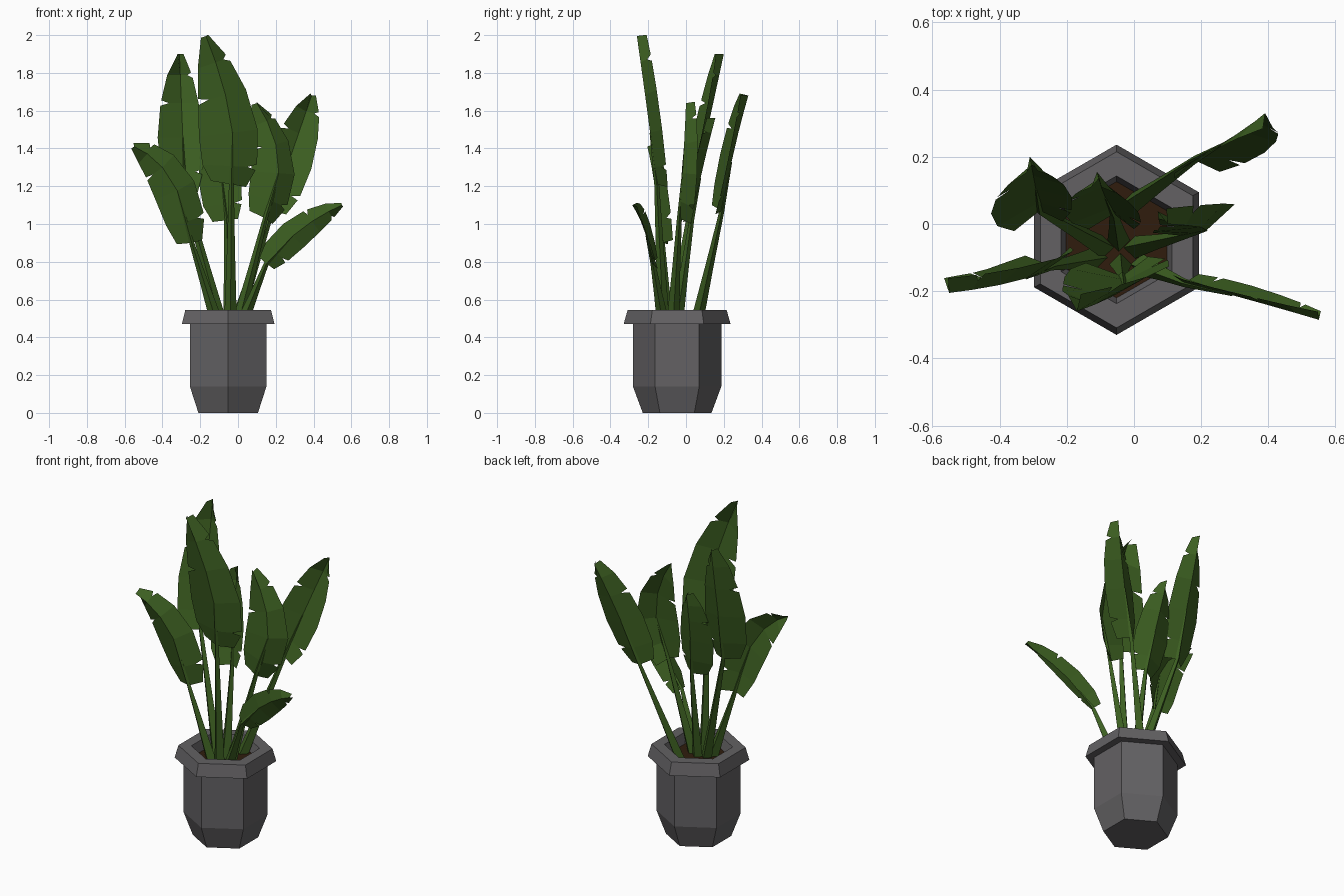
import bpy, math
from mathutils import Vector as V

if "Cube" in bpy.data.objects:
    bpy.data.objects.remove(bpy.data.objects["Cube"])

CX, CY = -0.052, -0.047


def material(name, rgb):
    m = bpy.data.materials.new(name)
    m.diffuse_color = (*rgb, 1)
    m.use_nodes = True
    m.node_tree.nodes["Principled BSDF"].inputs["Base Color"].default_value = m.diffuse_color
    return m


GREEN = material("leaf green", (0.045, 0.113, 0.015))
GREY = material("pot grey", (0.125, 0.12, 0.126))
BROWN = material("soil brown", (0.029, 0.012, 0.004))


def make(name, verts, faces, mat):
    me = bpy.data.meshes.new(name)
    me.from_pydata([tuple(v) for v in verts], [], faces)
    me.materials.append(mat)
    ob = bpy.data.objects.new(name, me)
    bpy.context.collection.objects.link(ob)
    return ob


def rings_to_faces(count, sides):
    return [(r * sides + i, r * sides + (i + 1) % sides,
             (r + 1) * sides + (i + 1) % sides, (r + 1) * sides + i)
            for r in range(count - 1) for i in range(sides)]


def hexagon(r, z):
    return [V((CX + r * math.sin(-i * math.pi / 3), CY + r * math.cos(i * math.pi / 3), z))
            for i in range(6)]


# Hexagonal pot with rim and inner wall
profile = [(.182, 0), (.234, .14), (.234, .47), (.283, .47), (.262, .545), (.19, .545), (.17, .47)]
verts = [p for r, z in profile for p in hexagon(r, z)]
make("pot", verts, rings_to_faces(len(profile), 6) + [(5, 4, 3, 2, 1, 0)], GREY)

# Soil
make("soil", hexagon(.173, .485), [(0, 1, 2, 3, 4, 5)], BROWN)


# Tapered four-sided stalk along a path
def stem(name, path, radii):
    verts = []
    for k, p in enumerate(path):
        t = (path[min(k + 1, len(path) - 1)] - path[max(k - 1, 0)]).normalized()
        a = t.cross(V((0, 1, 0))).normalized()
        b = t.cross(a)
        verts += [p + radii[k] * (a * math.cos(q) + b * math.sin(q))
                  for q in (0, math.pi / 2, math.pi, 3 * math.pi / 2)]
    faces = rings_to_faces(len(path), 4)
    n = len(verts)
    make(name, verts, faces + [(3, 2, 1, 0), (n - 4, n - 3, n - 2, n - 1)], GREEN)


# Folded blade: two wings from a curved midrib, with torn notches
T = [0, .15, .4, .65, .85, 1]
W = [.6, .92, 1, .84, .55, .13]


def leaf(name, root, base, mid, tip, normal, left, right, lift=.045):
    root, base, mid, tip = V(root), V(base), V(mid), V(tip)
    n = V(normal).normalized()
    ctrl = 2 * mid - (base + tip) / 2

    def rib(t):
        return base * (1 - t) ** 2 + ctrl * 2 * t * (1 - t) + tip * t * t

    def edge(t, width, sign, part=1.0):
        tan = ((ctrl - base) * (1 - t) + (tip - ctrl) * t).normalized()
        side = tan.cross(n).normalized()
        if side.x < 0:
            side = -side
        k = max(i for i in range(len(T) - 1) if T[i] <= t + 1e-6)
        f = (t - T[k]) / (T[k + 1] - T[k])
        w = (W[k] * (1 - f) + W[k + 1] * f) * width
        return rib(t) + part * (side * sign * w + n * lift)

    verts, faces = [], []
    for sign, width, notches in ((-1, left, (3,)), (1, right, (1, 4))):
        for k in range(len(T) - 1):
            a, b = T[k], T[k + 1]
            poly = [rib(a)]
            if k in notches:
                poly += [edge(a, width, sign, .6), edge(a + .02, width, sign)]
            else:
                poly.append(edge(a, width, sign))
            if k + 1 in notches:
                poly += [edge(b - .02, width, sign), edge(b, width, sign, .6)]
            else:
                poly.append(edge(b, width, sign))
            poly.append(rib(b))
            faces.append(tuple(range(len(verts), len(verts) + len(poly))))
            verts += poly
    make(name + "_blade", verts, faces, GREEN)
    stem(name + "_stem", [root, root.lerp(base, .5), base, rib(.4)], [.034, .022, .013, .003])


# Seven leaves: root, blade base, blade middle, tip, facing, left and right widths
leaf("tall_front_leaf", (-.04, -.12, .47), (-.035, -.155, 1.21), (-.04, -.2, 1.56),
     (-.17, -.26, 1.995), (-.1, 1, 0), .175, .14, .05)
leaf("tall_back_leaf", (-.09, -.07, .47), (-.28, .04, 1.17), (-.295, .12, 1.53),
     (-.31, .2, 1.9), (.2, -1, 0), .145, .1)
leaf("middle_back_leaf", (-.045, -.05, .47), (-.06, .03, 1.02), (-.09, .09, 1.3),
     (-.11, .155, 1.56), (0, -1, 0), .125, .1)
leaf("right_back_leaf", (-.01, .055, .47), (.18, .19, 1.07), (.29, .255, 1.39),
     (.39, .33, 1.68), (.18, -1, .12), .12, .12)
leaf("left_leaf", (-.11, -.1, .47), (-.245, -.125, .9), (-.35, -.17, 1.23),
     (-.55, -.205, 1.41), (-.2, 1, .1), .12, .11)
leaf("right_middle_leaf", (.0, -.07, .47), (.145, -.035, 1.03), (.215, -.015, 1.33),
     (.1, 0, 1.64), (-.35, 1, 0), .14, .105)
leaf("low_right_leaf", (.02, -.12, .47), (.15, -.175, .79), (.33, -.222, .97),
     (.55, -.285, 1.1), (.05, 1, .1), .08, .085, .025)
